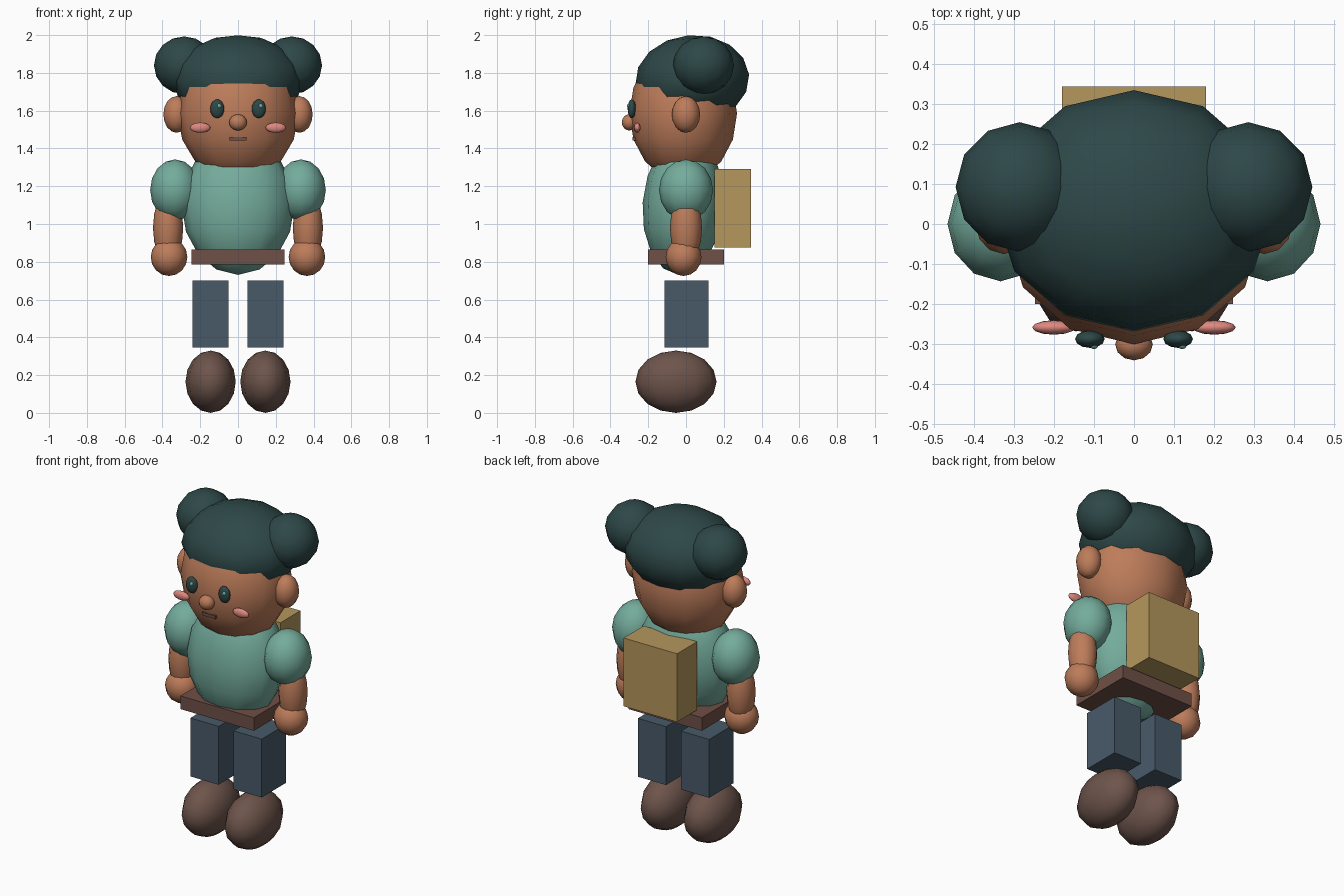
import bpy
from math import radians

cube = bpy.data.objects.get("Cube")
if cube:
    bpy.data.objects.remove(cube, do_unlink=True)


def material(name, hex_code):
    """Flat colour material; the sRGB hex is converted to linear."""
    srgb = [int(hex_code[i:i + 2], 16) / 255 for i in (0, 2, 4)]
    colour = [((c + 0.055) / 1.055) ** 2.4 for c in srgb] + [1.0]
    mat = bpy.data.materials.new(name)
    mat.use_nodes = True
    mat.diffuse_color = colour
    bsdf = next(n for n in mat.node_tree.nodes if n.type == "BSDF_PRINCIPLED")
    bsdf.inputs["Base Color"].default_value = colour
    bsdf.inputs["Roughness"].default_value = 0.8
    return mat


HAIR = material("dark_teal", "2e4848")
SKIN = material("warm_skin", "bd7c5a")
SHIRT = material("sea_green", "74ac9c")
BELT = material("belt_brown", "6f5046")
TROUSERS = material("slate_blue", "485a69")
SHOE = material("shoe_brown", "6d544b")
CHEEK = material("cheek_pink", "de887e")
BAG = material("canvas_tan", "b5975c")


def finish(name, mat):
    obj = bpy.context.object
    obj.name = obj.data.name = name
    obj.data.materials.append(mat)
    return obj


def ball(name, mat, centre, radii, tilt=0):
    bpy.ops.mesh.primitive_uv_sphere_add(segments=12, ring_count=8, location=centre,
                                         rotation=(radians(tilt), 0, 0))
    bpy.context.object.scale = radii
    bpy.ops.object.transform_apply(location=False, rotation=False, scale=True)
    bpy.ops.object.shade_smooth()
    return finish(name, mat)


def box(name, mat, low, high):
    centre = [(a + b) / 2 for a, b in zip(low, high)]
    bpy.ops.mesh.primitive_cube_add(size=1, location=centre)
    bpy.context.object.scale = [b - a for a, b in zip(low, high)]
    bpy.ops.object.transform_apply(location=False, rotation=False, scale=True)
    return finish(name, mat)


# Head, hair and face centre line
ball("head", SKIN, (0, -0.015, 1.585), (0.32, 0.285, 0.36))
ball("hair_cap", HAIR, (0, 0.033, 1.765), (0.345, 0.302, 0.235), tilt=5)
ball("nose", SKIN, (0, -0.3, 1.538), (0.047, 0.04, 0.043))
box("mouth", BELT, (-0.045, -0.283, 1.442), (0.045, -0.25, 1.46))

# Body, belt and backpack
ball("torso", SHIRT, (0, -0.015, 1.1), (0.298, 0.215, 0.37), tilt=-4)
box("belt", BELT, (-0.247, -0.2, 0.785), (0.247, 0.2, 0.865))
box("backpack", BAG, (-0.18, 0.15, 0.875), (0.18, 0.343, 1.29))

# Paired parts
for side, s in (("left", 1), ("right", -1)):
    ball(f"{side}_hair_bun", HAIR, (s * 0.285, 0.092, 1.84), (0.16, 0.162, 0.153))
    ball(f"{side}_ear", SKIN, (s * 0.325, 0, 1.58), (0.07, 0.075, 0.097))
    ball(f"{side}_eye", HAIR, (s * 0.11, -0.287, 1.61), (0.037, 0.022, 0.05))
    ball(f"{side}_eye_glint", SHIRT, (s * 0.11 + 0.01, -0.303, 1.625), (0.011, 0.009, 0.012))
    ball(f"{side}_cheek", CHEEK, (s * 0.2, -0.258, 1.51), (0.054, 0.018, 0.027))
    ball(f"{side}_sleeve", SHIRT, (s * 0.333, 0, 1.18), (0.132, 0.143, 0.162))
    ball(f"{side}_forearm", SKIN, (s * 0.37, 0, 0.98), (0.08, 0.085, 0.19))
    ball(f"{side}_hand", SKIN, (s * 0.365, -0.013, 0.825), (0.097, 0.095, 0.1))
    xs = sorted((s * 0.05, s * 0.24))
    box(f"{side}_leg", TROUSERS, (xs[0], -0.115, 0.345), (xs[1], 0.12, 0.7))
    ball(f"{side}_shoe", SHOE, (s * 0.145, -0.053, 0.165), (0.133, 0.215, 0.165))
